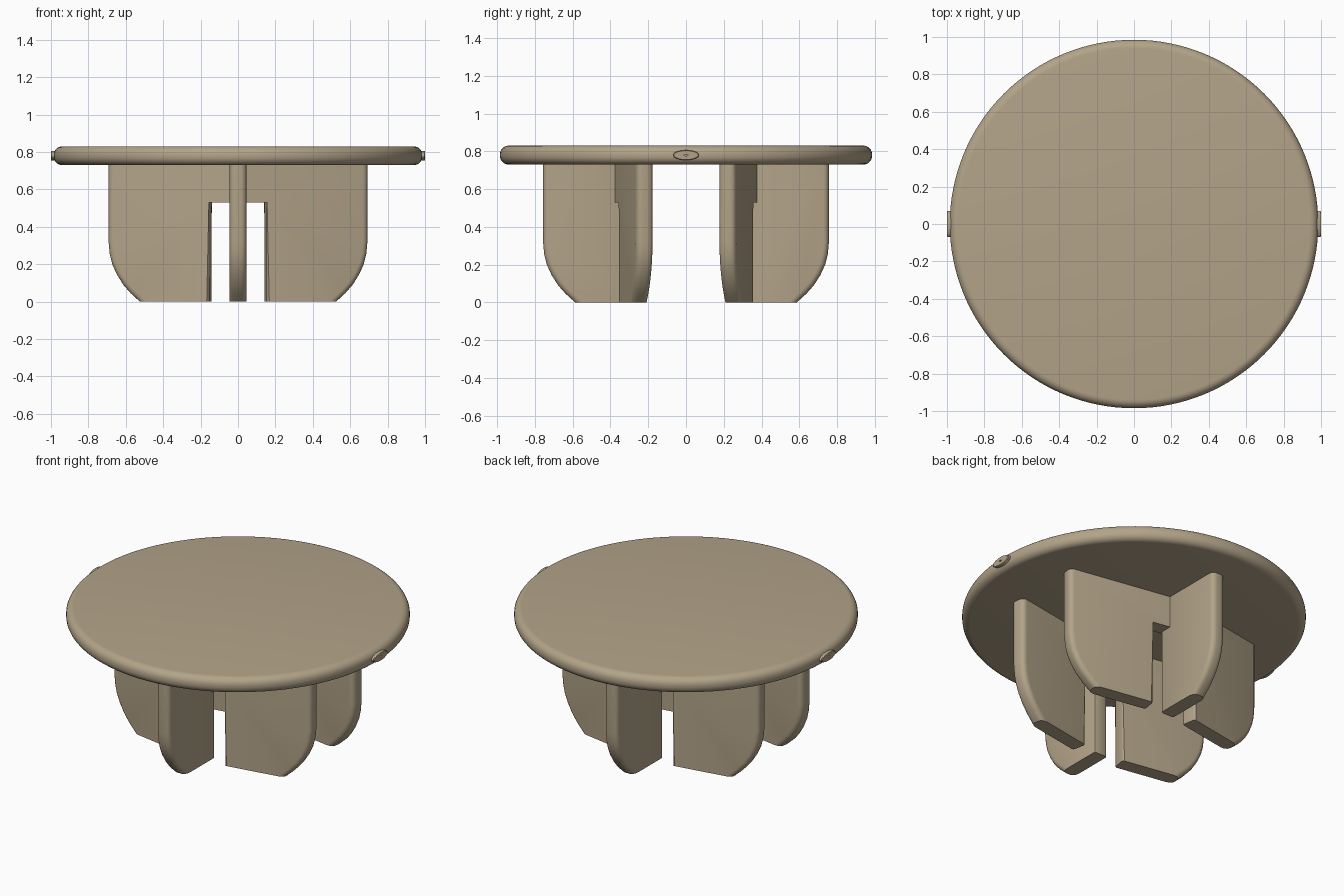
import bpy, bmesh, math
from mathutils import Matrix, Vector

if "Cube" in bpy.data.objects:
    bpy.data.objects.remove(bpy.data.objects["Cube"])

tan = bpy.data.materials.new("tan")
tan.diffuse_color = (0.45, 0.37, 0.25, 1)
tan.use_nodes = True
tan.node_tree.nodes["Principled BSDF"].inputs["Base Color"].default_value = tan.diffuse_color


def finish(bm, name):
    bmesh.ops.recalc_face_normals(bm, faces=bm.faces)
    me = bpy.data.meshes.new(name)
    bm.to_mesh(me)
    bm.free()
    ob = bpy.data.objects.new(name, me)
    bpy.context.collection.objects.link(ob)
    me.materials.append(tan)
    bpy.ops.object.select_all(action='DESELECT')
    ob.select_set(True)
    bpy.context.view_layer.objects.active = ob
    bpy.ops.object.shade_smooth_by_angle(angle=math.radians(35))
    return ob


# round table top: lathed profile with a rounded rim
R, Z0, Z1, r = 0.985, 0.73, 0.83, 0.045
prof = [(0, Z0)]
for cz, start in ((Z0 + r, -90), (Z1 - r, 0)):
    for i in range(7):
        a = math.radians(start + 15 * i)
        prof.append((R - r + r * math.cos(a), cz + r * math.sin(a)))
prof.append((0, Z1))
bm = bmesh.new()
vs = [bm.verts.new((x, 0, z)) for x, z in prof]
es = [bm.edges.new(p) for p in zip(vs, vs[1:])]
bmesh.ops.spin(bm, geom=vs + es, cent=(0, 0, 0), axis=(0, 0, 1),
               angle=2 * math.pi, steps=128, use_duplicate=False)
bmesh.ops.remove_doubles(bm, verts=bm.verts, dist=1e-4)
finish(bm, "table_top")


# leg panel: outline in (u, z), extruded to thickness, rounded outer edge
T = 0.09


def panel(name, inner, outer, notch, origin, direction):
    tip = [(-0.17, 0), (-0.12, 0.045), (-0.08, 0.09), (-0.045, 0.145),
           (-0.02, 0.2), (-0.006, 0.255), (0, 0.32), (0, 0.74)]
    pts = [(inner, 0.74)]
    if notch:
        pts += [(inner, 0.53), (notch, 0.53), (notch, 0)]
    else:
        pts += [(inner, 0)]
    first = len(pts)
    pts += [(outer + du, z) for du, z in tip]
    bm = bmesh.new()
    a = [bm.verts.new((u, -T / 2, z)) for u, z in pts]
    b = [bm.verts.new((u, T / 2, z)) for u, z in pts]
    bm.faces.new(a)
    bm.faces.new(b)
    n = len(pts)
    for i in range(n):
        j = (i + 1) % n
        bm.faces.new((a[i], a[j], b[j], b[i]))
    bmesh.ops.recalc_face_normals(bm, faces=bm.faces)
    rim = [bm.edges.get((s[i], s[i + 1])) for s in (a, b) for i in range(first, n - 1)]
    low = [bm.edges.get((s[first - 2], s[first - 1])) for s in (a, b)]
    bmesh.ops.bevel(bm, geom=rim, offset=0.03, segments=4, profile=0.5, affect='EDGES')
    low = [e for e in low if e.is_valid]
    bmesh.ops.bevel(bm, geom=low, offset=0.012, segments=2, profile=0.5, affect='EDGES')
    d = Vector(direction).normalized()
    m = Matrix(((d.x, -d.y, 0, origin[0]), (d.y, d.x, 0, origin[1]),
                (0, 0, 1, 0), (0, 0, 0, 1)))
    bm.transform(m)
    finish(bm, name)


# two leg groups, each with an outward panel and two notched side panels
ang = math.radians(10)
for side, s in (("front", -1), ("back", 1)):
    panel(side + "_outward_leg", 0.295, 0.757, 0, (0, 0), (0, s))
    for hand, k in (("left", -1), ("right", 1)):
        panel(f"{side}_{hand}_leg", 0.0, 0.70, 0.15, (0, s * 0.338),
              (k * math.cos(ang), -s * math.sin(ang)))

# oval plugs on the rim, with a small centre dimple
for name, k in (("left_rim_plug", -1), ("right_rim_plug", 1)):
    bm = bmesh.new()
    rings = []
    for x, f in ((0.95, 1), (0.996, 1), (1.0, 0.92), (1.0, 0.16), (0.985, 0.16)):
        rings.append([bm.verts.new((k * x, 0.07 * f * math.cos(t * math.pi / 16),
                                    0.78 + 0.026 * f * math.sin(t * math.pi / 16)))
                      for t in range(32)])
    for p, q in zip(rings, rings[1:]):
        for i in range(32):
            j = (i + 1) % 32
            bm.faces.new((p[i], p[j], q[j], q[i]))
    bm.faces.new(rings[0])
    bm.faces.new(rings[-1])
    finish(bm, name)
